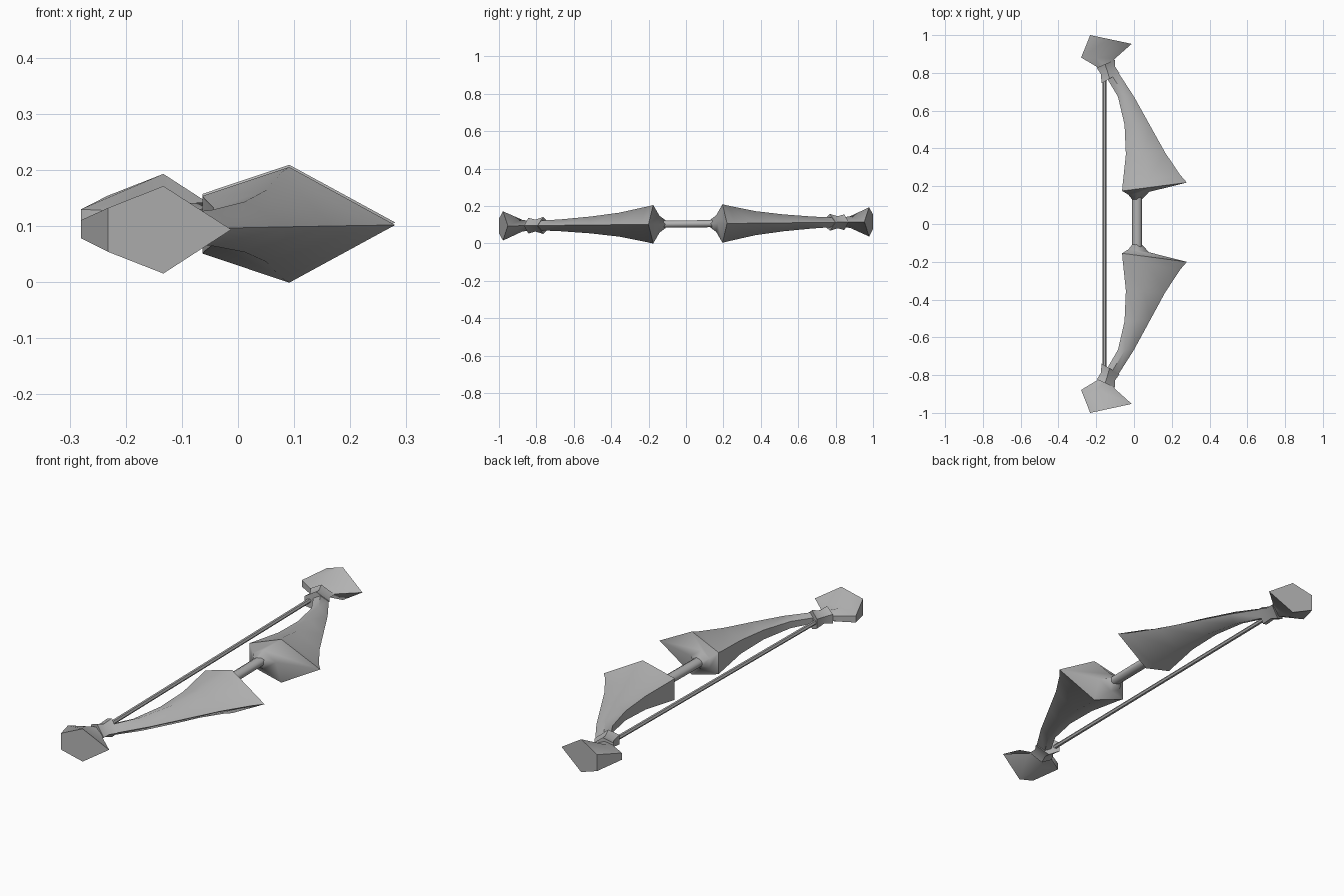
import bpy, bmesh, math

if "Cube" in bpy.data.objects:
    bpy.data.objects.remove(bpy.data.objects["Cube"])

grey = bpy.data.materials.new("plain grey")
grey.diffuse_color = (0.45, 0.45, 0.45, 1)
grey.use_nodes = True
grey.node_tree.nodes["Principled BSDF"].inputs["Base Color"].default_value = grey.diffuse_color


def place(x, y, z):
    # slight overall lean of the bow, lifted to stand on the ground
    return (x, y + 0.012 * (1 - abs(y)), 0.104 + 0.011 * y + z)


def loft(name, rings, angle=50):
    # skin a list of equal-sized point rings and cap both ends
    bm = bmesh.new()
    loops = [[bm.verts.new(place(*p)) for p in ring] for ring in rings]
    n = len(loops[0])
    for a, b in zip(loops, loops[1:]):
        for i in range(n):
            j = (i + 1) % n
            bm.faces.new((a[i], a[j], b[j], b[i]))
    bm.faces.new(loops[0])
    bm.faces.new(loops[-1])
    bmesh.ops.recalc_face_normals(bm, faces=bm.faces)
    mesh = bpy.data.meshes.new(name)
    bm.to_mesh(mesh)
    bm.free()
    mesh.materials.append(grey)
    obj = bpy.data.objects.new(name, mesh)
    bpy.context.collection.objects.link(obj)
    bpy.ops.object.select_all(action='DESELECT')
    obj.select_set(True)
    bpy.context.view_layer.objects.active = obj
    bpy.ops.object.shade_smooth_by_angle(angle=math.radians(angle))
    return obj


def pentagon(side, xl, yl, xr, yr, h):
    # flat edge on the string side, point on the outer side
    xm, ym = xl + 0.45 * (xr - xl), yl + 0.45 * (yr - yl)
    pts = [(xl, yl, h / 2), (xm, ym, h), (xr, yr, 0), (xm, ym, -h), (xl, yl, -h / 2)]
    return [(x, side * y, z) for x, y, z in pts]


def circle(x, y, rx, rz, n):
    return [(x + rx * math.cos(2 * math.pi * i / n), y,
             rz * math.sin(2 * math.pi * i / n)) for i in range(n)]


# each ring: inner x, inner y, outer x, outer y, half height
limb = [(-0.01, 0.12, 0.042, 0.12, 0.021),
        (-0.03, 0.145, 0.08, 0.16, 0.045),
        (-0.063, 0.165, 0.28, 0.21, 0.103),
        (-0.06, 0.20, 0.245, 0.25, 0.094),
        (-0.043, 0.36, 0.165, 0.37, 0.064),
        (-0.05, 0.52, 0.088, 0.51, 0.045),
        (-0.085, 0.67, 0.0, 0.67, 0.032),
        (-0.15, 0.78, -0.09, 0.81, 0.025)]
collar = [(-0.172, 0.742, -0.077, 0.797, 0.045),
          (-0.175, 0.79, -0.10, 0.83, 0.032),
          (-0.197, 0.825, -0.10, 0.868, 0.042)]
tip = [(-0.18, 0.82, -0.12, 0.85, 0.024),
       (-0.28, 0.88, -0.10, 0.875, 0.032),
       (-0.232, 1.0, -0.012, 0.953, 0.078)]

# mirrored limbs, collars and tips
for side, word in ((1, "back"), (-1, "front")):
    for part, rows in (("limb", limb), ("collar", collar), ("tip", tip)):
        loft(word + "_" + part, [pentagon(side, *r) for r in rows],
             35 if part == "collar" else 60)

# handle and bowstring
loft("grip", [circle(0.016, y, 0.026, 0.02, 10) for y in (-0.14, 0.14)])
loft("bowstring", [circle(-0.156, y, 0.01, 0.01, 6) for y in (-0.77, 0.77)])
